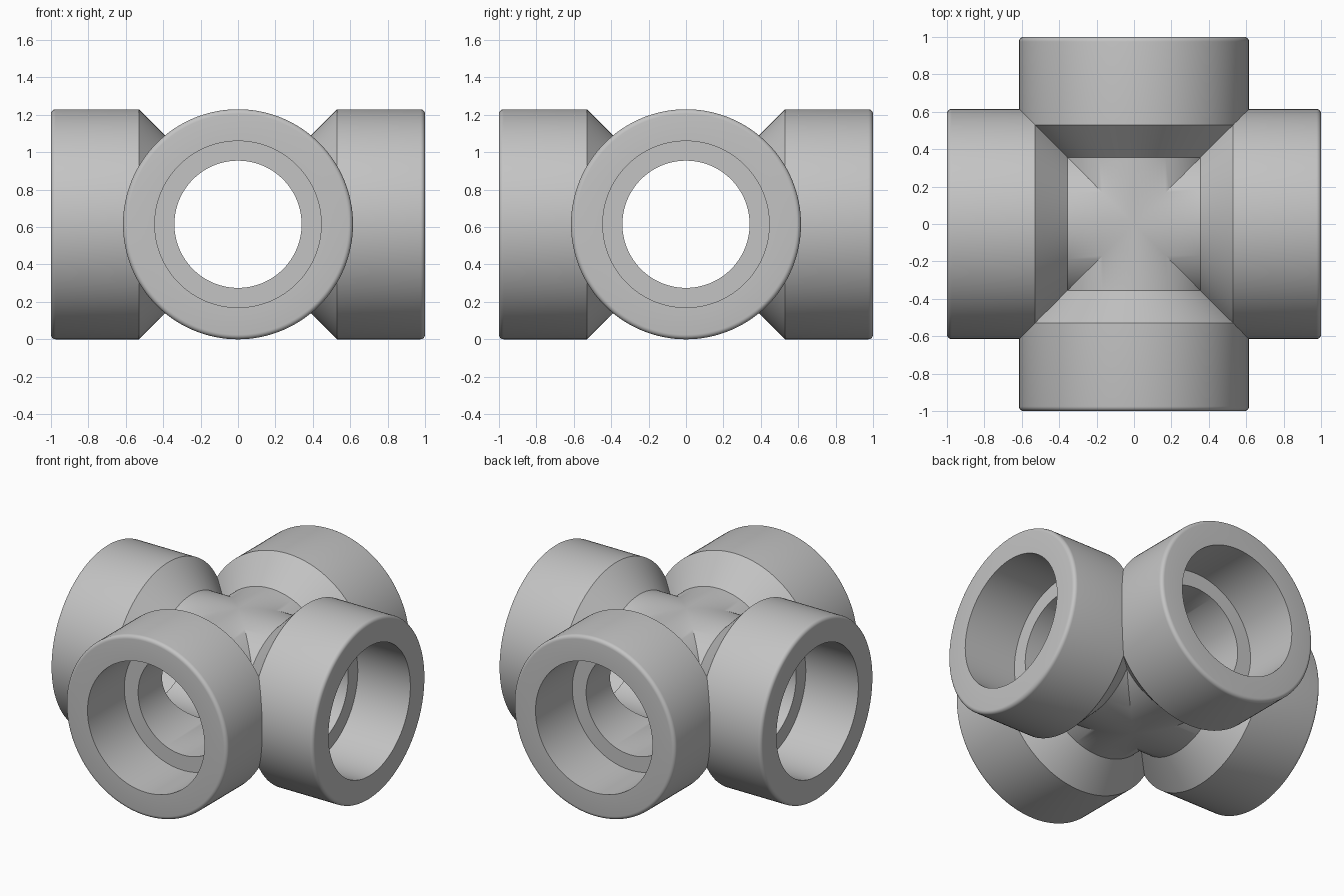
import bpy, bmesh, math
from mathutils import Matrix, Vector

cube = bpy.data.objects.get("Cube")
if cube:
    bpy.data.objects.remove(cube, do_unlink=True)

OUTER, PIPE, BORE, SOCKET = 0.615, 0.44, 0.34, 0.445
FILLET, SEGMENTS = 0.025, 128

steel = bpy.data.materials.new("plain grey")
steel.use_nodes = True
GREY = (0.55, 0.55, 0.55, 1)
steel.diffuse_color = GREY
steel.node_tree.nodes["Principled BSDF"].inputs["Base Color"].default_value = GREY


def arm_profile():
    """Half section of one arm (distance along arm, radius), bore to outside."""
    inside = [(0, BORE), (0.6, BORE), (0.6, SOCKET), (1, SOCKET)]
    rim = []
    for i in range(6):
        a = math.radians(18 * i)
        rim.append((1 - FILLET + FILLET * math.cos(a),
                    OUTER - FILLET + FILLET * math.sin(a)))
    return inside + rim + [(0.53, OUTER), (0.355, PIPE), (0, PIPE)]


# One arm, turned around the x axis
bm = bmesh.new()
verts = [bm.verts.new((x, 0, r)) for x, r in arm_profile()]
edges = [bm.edges.new(pair) for pair in zip(verts, verts[1:])]
bmesh.ops.spin(bm, geom=verts + edges, cent=(0, 0, 0), axis=(1, 0, 0),
               angle=math.tau, steps=SEGMENTS, use_merge=True)
bmesh.ops.remove_doubles(bm, verts=bm.verts, dist=1e-5)

# Mitre the arm on the two diagonal planes where it meets its neighbours
for side in (1, -1):
    bmesh.ops.bisect_plane(bm, geom=bm.verts[:] + bm.edges[:] + bm.faces[:],
                           dist=1e-6, plane_co=(0, 0, 0),
                           plane_no=Vector((-1, side, 0)).normalized(),
                           clear_outer=True)

# Repeat the arm in four directions and weld the mitres
arm = bm.verts[:] + bm.edges[:] + bm.faces[:]
for turn in range(1, 4):
    copy = bmesh.ops.duplicate(bm, geom=arm)["geom"]
    bmesh.ops.rotate(bm, verts=[v for v in copy if isinstance(v, bmesh.types.BMVert)],
                     cent=(0, 0, 0), matrix=Matrix.Rotation(turn * math.pi / 2, 3, 'Z'))
bmesh.ops.remove_doubles(bm, verts=bm.verts, dist=1e-4)
bmesh.ops.recalc_face_normals(bm, faces=bm.faces)
bmesh.ops.translate(bm, verts=bm.verts, vec=(0, 0, OUTER))

mesh = bpy.data.meshes.new("pipe_cross")
bm.to_mesh(mesh)
bm.free()
mesh.materials.append(steel)
fitting = bpy.data.objects.new("pipe_cross", mesh)
bpy.context.collection.objects.link(fitting)

# Smooth round walls, crisp shoulders and mitres
bpy.ops.object.select_all(action='DESELECT')
fitting.select_set(True)
bpy.context.view_layer.objects.active = fitting
bpy.ops.object.shade_smooth_by_angle(angle=math.radians(30))
